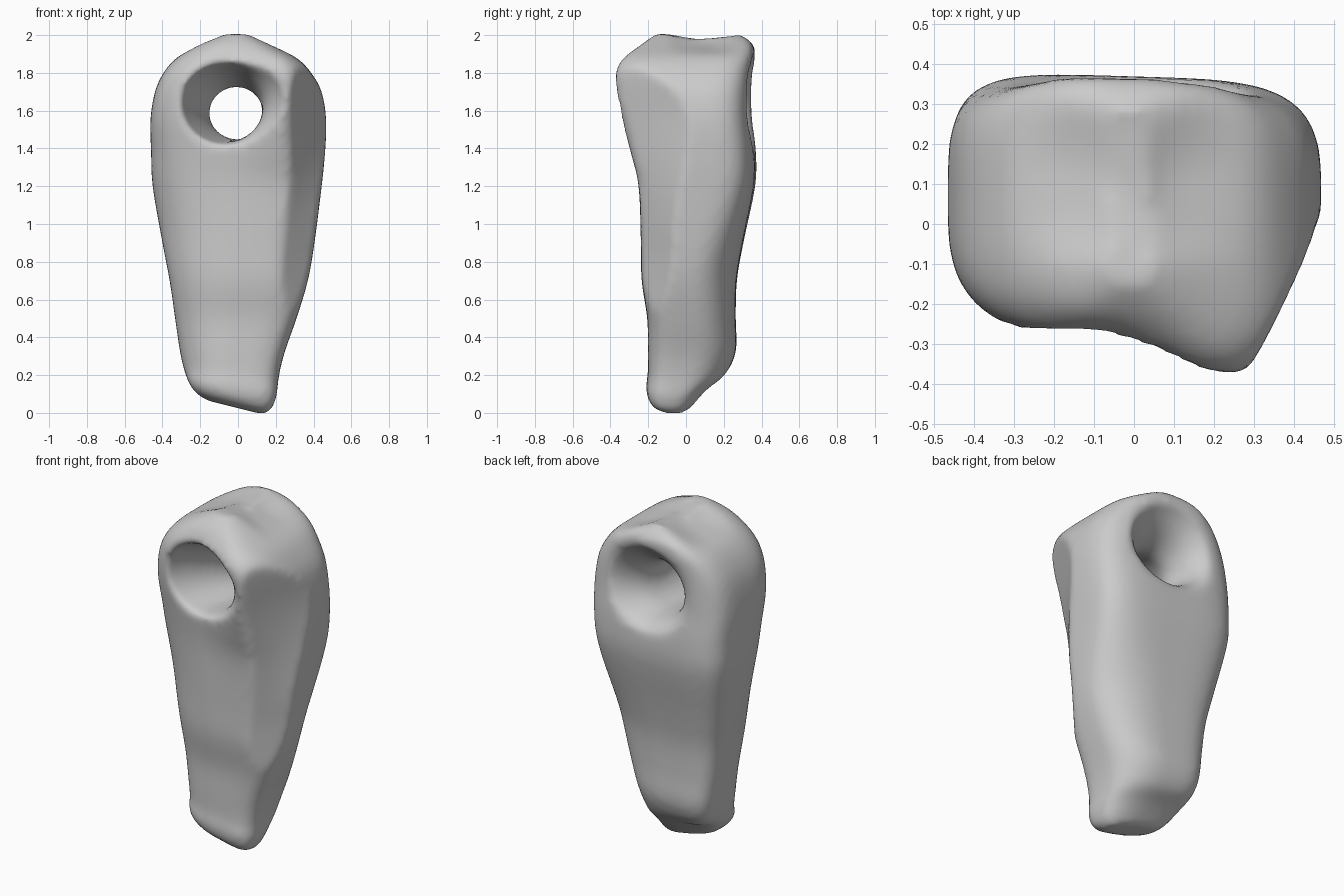
import bpy, bmesh, math

cube = bpy.data.objects.get("Cube")
if cube:
    bpy.data.objects.remove(cube, do_unlink=True)

grey = bpy.data.materials.new("plain grey")
grey.use_nodes = True
grey.diffuse_color = (0.6, 0.6, 0.6, 1)
grey.node_tree.nodes["Principled BSDF"].inputs["Base Color"].default_value = (0.6, 0.6, 0.6, 1)


def loft(name, rings):
    """Skin a stack of equal-length point rings and cap both ends."""
    bm = bmesh.new()
    loops = [[bm.verts.new(p) for p in ring] for ring in rings]
    n = len(loops[0])
    for a, b in zip(loops, loops[1:]):
        for i in range(n):
            j = (i + 1) % n
            bm.faces.new((a[i], a[j], b[j], b[i]))
    bm.faces.new(loops[0])
    bm.faces.new(loops[-1])
    bmesh.ops.recalc_face_normals(bm, faces=bm.faces)
    mesh = bpy.data.meshes.new(name)
    bm.to_mesh(mesh)
    bm.free()
    obj = bpy.data.objects.new(name, mesh)
    bpy.context.collection.objects.link(obj)
    return obj


def spline(rows, steps):
    """Catmull-Rom interpolation through rows of numbers."""
    out = []
    for i in range(len(rows) - 1):
        p0, p1, p2 = rows[max(i - 1, 0)], rows[i], rows[i + 1]
        p3 = rows[min(i + 2, len(rows) - 1)]
        for k in range(steps):
            t = k / steps
            out.append([b + 0.5 * t * (c - a + t * (2 * a - 5 * b + 4 * c - d
                        + t * (3 * (b - c) + d - a)))
                        for a, b, c, d in zip(p0, p1, p2, p3)])
    return out + [list(rows[-1])]


def ramp(v, lo, hi):
    t = min(1, max(0, (v - lo) / (hi - lo)))
    return t * t * (3 - 2 * t)


def power(v, n):
    return math.copysign(abs(v) ** (2 / n), v)


def body_ring(z, xl, xr, front_l, front_r, back, bevel, count=64):
    """Rounded-box section; each corner has its own roundness."""
    ring = []
    cx, hx, cy = (xl + xr) / 2, (xr - xl) / 2, (front_l + back) / 2
    w, upper = ramp(z, 0.7, 1.3), ramp(z, 0.9, 1.7)
    for i in range(count):
        a = 2 * math.pi * (i + 0.5) / count
        c, s = math.cos(a), math.sin(a)
        if s > 0:
            n = 2.3 + 1.8 * w if c > 0 else 4.5
        else:
            n = 4.3 if c > 0 else 2.05 + 1.2 * upper
        x = cx + hx * power(c, n)
        if s > 0:
            y = cy + power(s, n) * (back - 0.03 * x - cy)
        else:
            front = front_l + (front_r - front_l) * ramp(x, -0.1, 0.27)
            y = cy + power(s, n) * (cy - front)
            # bevelled front corner on the +x side
            if c > 0:
                slope = 1 + 0.9 * upper
                y = max(y, front_r + slope * (x - bevel - front_r))
        # slanted foot, saddled crown
        h = z - 0.25 * x * (1 - ramp(z, 0.05, 0.28))
        h -= 0.04 * ramp(z, 1.88, 2) * max(0, 1 - ((y - 0.1) / 0.2) ** 2)
        ring.append((x, y, h))
    return ring


# Body: height, x limits, front depth at -x and +x, back depth, corner bevel
sections = [
    (0.025, -.17, .13, -.12, -.12, .02, .40),
    (0.06, -.235, .175, -.19, -.18, .05, .40),
    (0.13, -.27, .205, -.213, -.21, .115, .42),
    (0.20, -.282, .215, -.203, -.20, .205, .43),
    (0.33, -.308, .25, -.203, -.20, .262, .44),
    (0.50, -.333, .31, -.205, -.205, .26, .45),
    (0.70, -.362, .37, -.235, -.235, .266, .455),
    (0.90, -.40, .405, -.238, -.24, .30, .47),
    (1.20, -.452, .443, -.24, -.255, .362, .52),
    (1.38, -.46, .461, -.255, -.30, .366, .565),
    (1.55, -.464, .467, -.275, -.345, .35, .61),
    (1.70, -.44, .443, -.29, -.38, .347, .65),
    (1.80, -.395, .388, -.29, -.388, .352, .665),
    (1.88, -.325, .31, -.265, -.355, .362, .65),
    (1.95, -.215, .175, -.225, -.265, .355, .60),
    (2.01, -.07, .05, -.15, -.155, .28, .55),
]
body = loft("pierced_body", [body_ring(*s) for s in spline(sections, 4)])

# Trumpet-shaped tunnel: depth, x limits, z limits
tunnel = [
    (-.46, -.38, .31, 1.34, 1.93),
    (-.36, -.34, .245, 1.38, 1.885),
    (-.29, -.315, .18, 1.41, 1.86),
    (-.20, -.28, .14, 1.43, 1.83),
    (-.05, -.205, .13, 1.44, 1.77),
    (.08, -.155, .135, 1.445, 1.725),
    (.18, -.16, .165, 1.445, 1.745),
    (.27, -.185, .23, 1.43, 1.80),
    (.33, -.23, .295, 1.405, 1.86),
    (.38, -.31, .35, 1.36, 1.90),
    (.46, -.37, .40, 1.32, 1.93),
]
rings = []
for y, x0, x1, z0, z1 in spline(tunnel, 3):
    angles = [k * math.pi / 20 for k in range(40)]
    rings.append([((x0 + x1) / 2 + (x1 - x0) / 2 * math.cos(a), y,
                   (z0 + z1) / 2 + (z1 - z0) / 2 * math.sin(a)) for a in angles])
cutter = loft("tunnel_cutter", rings)
cutter.hide_render = True

# Cut, then melt all edges into one soft surface
cut = body.modifiers.new("tunnel", 'BOOLEAN')
cut.operation, cut.solver, cut.object = 'DIFFERENCE', 'EXACT', cutter
melt = body.modifiers.new("melt", 'REMESH')
melt.mode, melt.voxel_size = 'VOXEL', 0.02
soft = body.modifiers.new("soften", 'SMOOTH')
soft.factor, soft.iterations = 0.5, 11

bpy.context.view_layer.update()
graph = bpy.context.evaluated_depsgraph_get()
mesh = bpy.data.meshes.new_from_object(body.evaluated_get(graph))
body.modifiers.clear()
body.data = mesh
bpy.data.objects.remove(cutter, do_unlink=True)

mesh.materials.clear()
mesh.materials.append(grey)
for p in mesh.polygons:
    p.use_smooth = True
    p.material_index = 0
